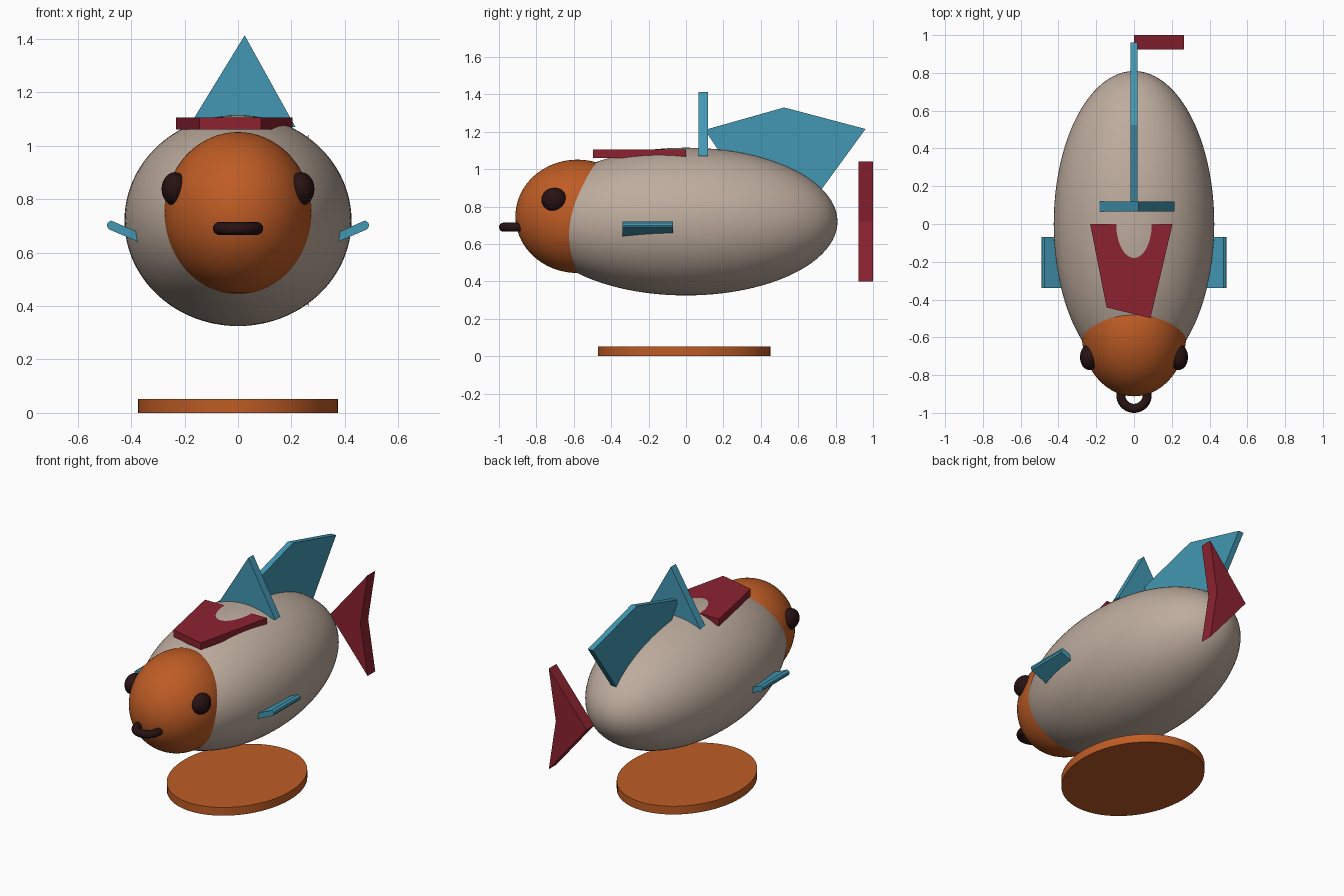
import bpy, bmesh, math
from mathutils import Matrix, Vector

if "Cube" in bpy.data.objects:
    bpy.data.objects.remove(bpy.data.objects["Cube"])


def material(name, rgb):
    m = bpy.data.materials.new(name)
    m.diffuse_color = (*rgb, 1)
    m.use_nodes = True
    m.node_tree.nodes["Principled BSDF"].inputs["Base Color"].default_value = m.diffuse_color
    return m


GREY = material("warm_grey", (0.515, 0.413, 0.342))
ORANGE = material("orange", (0.52, 0.107, 0.018))
BLUE = material("teal_blue", (0.055, 0.31, 0.45))
RED = material("dark_red", (0.262, 0.016, 0.03))
DARK = material("dark_brown", (0.021, 0.006, 0.006))


def finish(name, bm, mat, smooth=False):
    bmesh.ops.recalc_face_normals(bm, faces=bm.faces)
    me = bpy.data.meshes.new(name)
    bm.to_mesh(me)
    bm.free()
    me.materials.append(mat)
    if smooth:
        me.polygons.foreach_set("use_smooth", [True] * len(me.polygons))
        me.set_sharp_from_angle(angle=math.radians(35))
    ob = bpy.data.objects.new(name, me)
    bpy.context.collection.objects.link(ob)
    return ob


def ellipsoid(name, centre, radii, mat, seg=64):
    bm = bmesh.new()
    m = Matrix.Translation(centre) @ Matrix.Diagonal((*radii, 1))
    bmesh.ops.create_uvsphere(bm, u_segments=seg, v_segments=seg // 2, radius=1, matrix=m)
    return finish(name, bm, mat, True)


def slab(name, outline, axis, start, end, mat):
    """Extrude a 2D outline along one axis from start to end."""
    def place(a, b):
        p = [a, b]
        p.insert(axis, start)
        return p
    bm = bmesh.new()
    face = bm.faces.new([bm.verts.new(place(a, b)) for a, b in outline])
    new = bmesh.ops.extrude_face_region(bm, geom=[face])["geom"]
    shift = Vector((0, 0, 0))
    shift[axis] = end - start
    bmesh.ops.translate(bm, vec=shift, verts=[v for v in new if isinstance(v, bmesh.types.BMVert)])
    return finish(name, bm, mat)


# Body and head
ellipsoid("body", (0, 0, 0.72), (0.425, 0.81, 0.395), GREY, 96)
ellipsoid("head", (0, -0.58, 0.748), (0.277, 0.332, 0.303), ORANGE, 72)

# Eyes and side fins, one per side
for side, s in (("left", -1), ("right", 1)):
    ellipsoid(side + "_eye", (s * 0.236, -0.705, 0.838), (0.05, 0.068, 0.063), DARK, 32)
    fin = [(0.30, 0.643), (0.475, 0.72), (0.488, 0.712), (0.491, 0.700), (0.485, 0.688), (0.30, 0.608)]
    slab(side + "_side_fin", [(s * x, z) for x, z in fin], 1, -0.34, -0.07, BLUE)

# Ring mouth
R, r, N, M = 0.07, 0.024, 40, 16
bm = bmesh.new()
rings = []
for i in range(N):
    a = 2 * math.pi * i / N
    ring = []
    for j in range(M):
        b = 2 * math.pi * j / M
        d = R + r * math.cos(b)
        ring.append(bm.verts.new((d * math.cos(a), -0.906 + d * math.sin(a), 0.69 + r * math.sin(b))))
    rings.append(ring)
for i in range(N):
    for j in range(M):
        p, q, k = rings[i], rings[(i + 1) % N], (j + 1) % M
        bm.faces.new((p[j], q[j], q[k], p[k]))
finish("mouth", bm, DARK, True)

# Fins and plates
slab("back_plate", [(-0.232, 0), (0.204, 0), (0.087, -0.498), (-0.145, -0.442)], 2, 1.06, 1.105, RED)
slab("cross_fin", [(-0.185, 1.07), (0.215, 1.07), (0.025, 1.413)], 1, 0.067, 0.118, BLUE)
slab("dorsal_fin", [(0.10, 1.21), (0.525, 1.33), (0.96, 1.215), (0.65, 0.79), (0.30, 0.91)],
     0, -0.018, 0.018, BLUE)
slab("tail_fin", [(0, 0.72), (0.265, 1.04), (0.215, 0.72), (0.265, 0.40)], 1, 0.923, 1.0, RED)

# Oval base
bm = bmesh.new()
bmesh.ops.create_cone(bm, cap_ends=True, segments=72, radius1=1, radius2=1, depth=1,
                      matrix=Matrix.Translation((0, -0.01, 0.026)) @ Matrix.Diagonal((0.374, 0.461, 0.052, 1)))
finish("base", bm, ORANGE, True)
